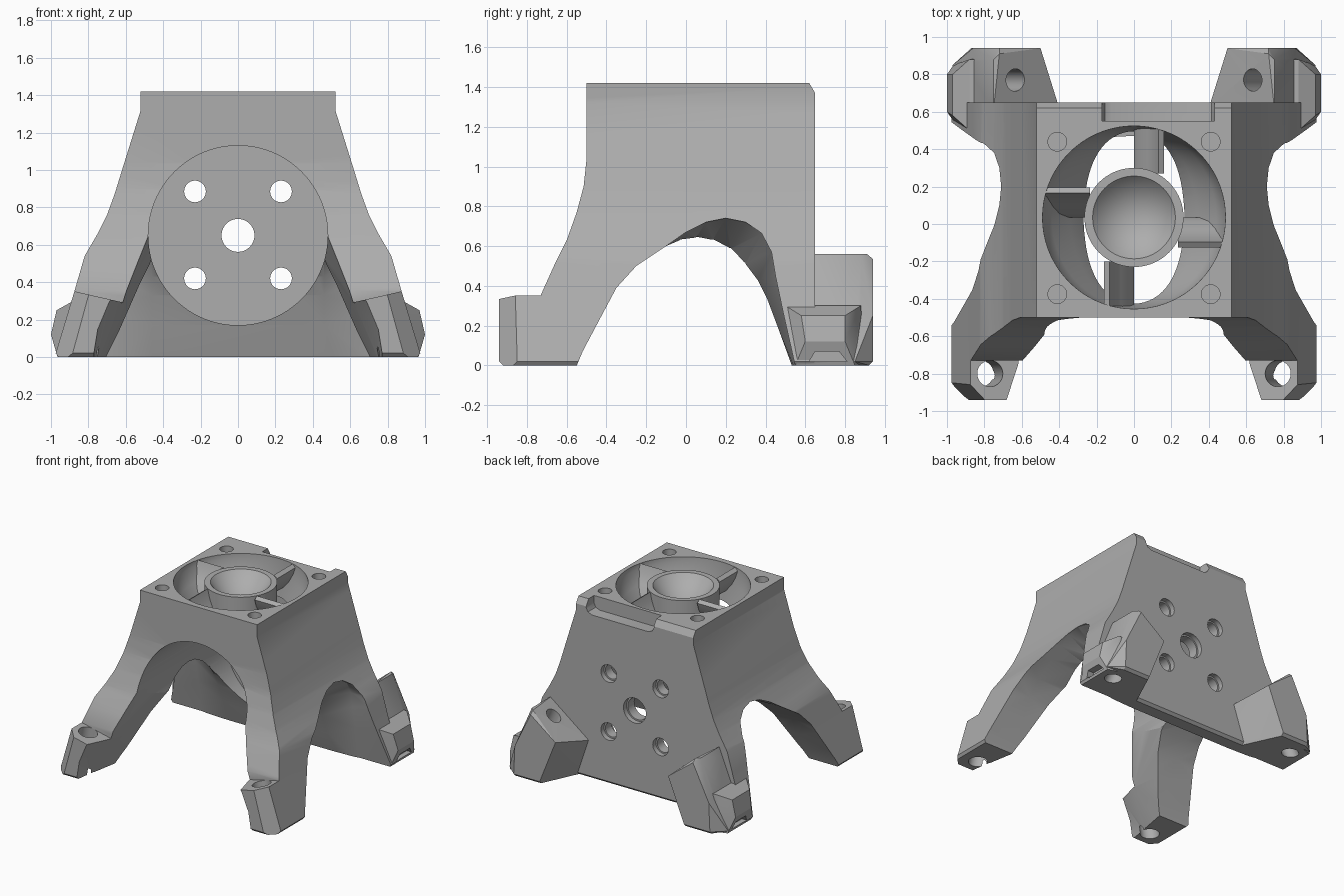
import bpy, bmesh, math
from mathutils import Vector, Matrix

if "Cube" in bpy.data.objects:
    bpy.data.objects.remove(bpy.data.objects["Cube"])

grey = bpy.data.materials.new("printed grey")
grey.use_nodes = True
grey.diffuse_color = (0.42, 0.42, 0.42, 1)
grey.node_tree.nodes["Principled BSDF"].inputs["Base Color"].default_value = (0.42, 0.42, 0.42, 1)


def finish(bm, name):
    bmesh.ops.recalc_face_normals(bm, faces=bm.faces[:])
    me = bpy.data.meshes.new(name)
    bm.to_mesh(me)
    bm.free()
    me.materials.append(grey)
    ob = bpy.data.objects.new(name, me)
    bpy.context.collection.objects.link(ob)
    return ob


def loft(name, rings):
    """Skin a list of equal-length point rings and cap the ends."""
    bm = bmesh.new()
    vs = [[bm.verts.new(p) for p in r] for r in rings]
    n = len(vs[0])
    for a, b in zip(vs, vs[1:]):
        for i in range(n):
            j = (i + 1) % n
            bm.faces.new((a[i], a[j], b[j], b[i]))
    bm.faces.new(vs[0])
    bm.faces.new(vs[-1])
    bmesh.ops.triangulate(bm, faces=[f for f in bm.faces if len(f.verts) == 4])
    return finish(bm, name)


def hull(name, pts):
    bm = bmesh.new()
    for p in pts:
        bm.verts.new(p)
    res = bmesh.ops.convex_hull(bm, input=bm.verts[:])
    junk = {g for g in res["geom_interior"] if isinstance(g, bmesh.types.BMVert)}
    bmesh.ops.delete(bm, geom=list(junk), context="VERTS")
    return finish(bm, name)


def rod(name, a, b, r1, r2=None, n=40):
    """Cylinder or cone from point a to point b."""
    a, b = Vector(a), Vector(b)
    bm = bmesh.new()
    rot = (b - a).to_track_quat("Z", "Y").to_matrix().to_4x4()
    bmesh.ops.create_cone(bm, cap_ends=True, segments=n, radius1=r1,
                          radius2=r1 if r2 is None else r2, depth=(b - a).length,
                          matrix=Matrix.Translation((a + b) / 2) @ rot)
    return finish(bm, name)


def box(name, lo, hi):
    return hull(name, [(x, y, z) for x in (lo[0], hi[0]) for y in (lo[1], hi[1]) for z in (lo[2], hi[2])])


def combine(tool, op="DIFFERENCE"):
    tool.hide_render = True
    m = body.modifiers.new("shape", "BOOLEAN")
    m.operation, m.object, m.solver = op, tool, "EXACT"
    with bpy.context.temp_override(object=body, active_object=body):
        bpy.ops.object.modifier_apply(modifier=m.name)
    bpy.data.objects.remove(tool)


def mirror(pts, s):
    return [(s * x, y, z) for x, y, z in pts]


# Outer shell: flared front outline crossed with the side outline
wall = [(.52, 1.42), (.52, 1.32), (.62, 1.0), (.66, .87), (.70, .76), (.75, .66),
        (.82, .54), (.875, .35), (.975, .02), (.96, 0)]
outline = wall + [(-x, z) for x, z in reversed(wall)]
body = loft("bracket_body", [[(x, y, z) for x, z in outline] for y in (-1, 1)])
side = [(-.94, .02), (-.94, .35), (-.73, .355), (-.66, .51), (-.6, .63), (-.55, .77), (-.515, .9),
        (-.5, 1.04), (-.5, 1.42), (.62, 1.42), (.65, 1.37), (.65, .02), (.63, 0), (-.92, 0)]
combine(loft("side_outline", [[(x, y, z) for y, z in side] for x in (-1.2, 1.2)]), "INTERSECT")

# Side arches, rising towards the outside
inner = [(-.57, -.05), (-.52, .07), (-.43, .24), (-.35, .39), (-.25, .5), (-.1, .6), (-.03, .63),
         (.05, .64), (.13, .625), (.22, .58), (.3, .51), (.36, .43), (.41, .33), (.47, .17), (.55, -.05)]
outer = [(-.57, -.05), (-.52, .07), (-.43, .24), (-.35, .39), (-.25, .5), (-.1, .6), (0, .67),
         (.1, .72), (.2, .74), (.3, .72), (.38, .665), (.43, .57), (.45, .45), (.49, .26), (.56, -.05)]
stations = [(-1.2, outer), (-.7, outer), (-.46, inner), (.46, inner), (.7, outer), (1.2, outer)]
combine(loft("side_arch", [[(x, y, z) for y, z in prof] for x, prof in stations]))

# Round front opening and the splayed gap between the front legs
combine(rod("front_arch", (0, -1.2, .65), (0, .53, .65), .48, n=96))
rings = []
for y, x1, z1, x2 in [(.3, .46, .53, .66), (-.25, .46, .53, .66), (-.75, .62, .29, .75), (-1.1, .75, .29, .8)]:
    half = [(.46, y, .79), (x1, y, z1), (x2, y, -.02)]
    rings.append(half + mirror(reversed(half), -1))
combine(loft("leg_gap", rings))

# Duct: round at the top, narrowing to an oval
cy = .035
rings = []
for z, rx, ry in [(1.45, .49, .49), (1.38, .488, .488), (1.28, .44, .48), (1.16, .34, .465), (1.05, .27, .45), (.88, .26, .44)]:
    rings.append([(rx * math.cos(a), cy + ry * math.sin(a), z)
                  for a in (math.tau * i / 72 for i in range(72))])
combine(loft("duct", rings))

for s in (-1, 1):
    # Front feet: sloped top, clipped outer corner, screw hole
    combine(hull("foot_top", mirror([(x, y, z) for y in (-1.1, -.73)
                 for x, z in ((.5, .265), (.9, .357), (.5, .5), (.9, .5))], s)))
    combine(hull("foot_corner", mirror([p for z, d in ((-.02, .115), (.4, 0)) for p in
                 ((.87 + d, -.85, z), (.77 + d, -.95, z), (1.1 + d, -.85, z), (1.1 + d, -1.1, z), (.77 + d, -1.1, z))], s)))
    combine(rod("front_foot_hole", (s * .75, -.8, .45), (s * .83, -.8, -.05), .07))

    # Rear feet: tilted block with a faceted outer lug
    combine(hull("rear_foot", mirror([
        (.5, .94, .37), (.72, .94, .535), (.86, .94, .25), (.87, .94, .02), (.64, .94, .02), (.64, .92, 0), (.87, .92, 0),
        (.5, .75, .37), (.75, .88, .56), (.72, .91, .56), (.97, .85, .02),
        (.4, .62, .295), (.75, .62, .56), (.97, .62, .02), (.95, .62, 0), (.5, .62, 0)], s)), "UNION")
    combine(hull("rear_lug", mirror([
        (.88, .5, .3), (.88, .88, .3), (.97, .58, .25), (.97, .8, .25), (1, .6, .12), (1, .8, .12),
        (.965, .55, 0), (.965, .85, 0), (.8, .55, 0), (.8, .9, 0), (.8, .54, .3), (.8, .88, .3)], s)), "UNION")
    combine(hull("lug_slot", mirror([(x, y, z) for x in (.93, 1.1)
                 for y, z in ((.62, .02), (.81, .02), (.65, .07), (.77, .07))], s)))
    combine(rod("rear_foot_hole", (s * .595, .77, .575), (s * .87, .77, -.05), .06))

    # Shallow screw holes in the top and bolt holes in the rear plate
    for y in (-.375, .44):
        combine(rod("top_hole", (s * .41, y, 1.32), (s * .41, y, 1.5), .05, n=32))
    for z in (.42, .885):
        combine(rod("bolt_hole", (s * .23, .4, z), (s * .23, .8, z), .058, n=32))
        combine(rod("bolt_sink", (s * .23, .61, z), (s * .23, .8, z), .07, n=32))

combine(rod("centre_hole", (0, .4, .65), (0, .8, .65), .088))
combine(rod("centre_sink", (0, .61, .65), (0, .8, .65), .1))

# Notch in the upper rear edge, with rounded lower corners
combine(hull("rear_notch", [(x, y, z) for y in (.55, .8) for x, z in
             ((-.17, 1.5), (-.17, 1.36), (-.155, 1.33), (-.12, 1.315), (.38, 1.315), (.415, 1.33), (.43, 1.36), (.43, 1.5))]))

# Motor cup hub with a conical hollow
hub = body
body = rod("motor_hub", (0, cy, 1.14), (0, cy, 1.42), .265, n=72)
combine(rod("hub_hollow", (0, cy, 1.17), (0, cy, 1.421), 0, .222, n=72))

# Four tilted vanes joining hub and duct
for k in range(4):
    rings = []
    for r in (.235, .5):
        top = [(.0, 1.17), (.05, 1.21), (.1, 1.27), (.14, 1.34), (.16, 1.4)]
        sect = top + [(t - .03 if i else t, z + .02 * (i > 0)) for i, (t, z) in reversed(list(enumerate(top)))][:-1]
        rings.append([Matrix.Rotation(k * math.pi / 2, 3, "Z") @ Vector((t, r, z)) + Vector((0, cy, 0)) for t, z in sect])
    loft("vane_%d" % (k + 1), rings)

# Smooth shading with sharp edges kept
for ob in bpy.context.view_layer.objects:
    ob.select_set(ob.type == "MESH")
bpy.context.view_layer.objects.active = body
bpy.ops.object.shade_smooth_by_angle(angle=math.radians(28))
